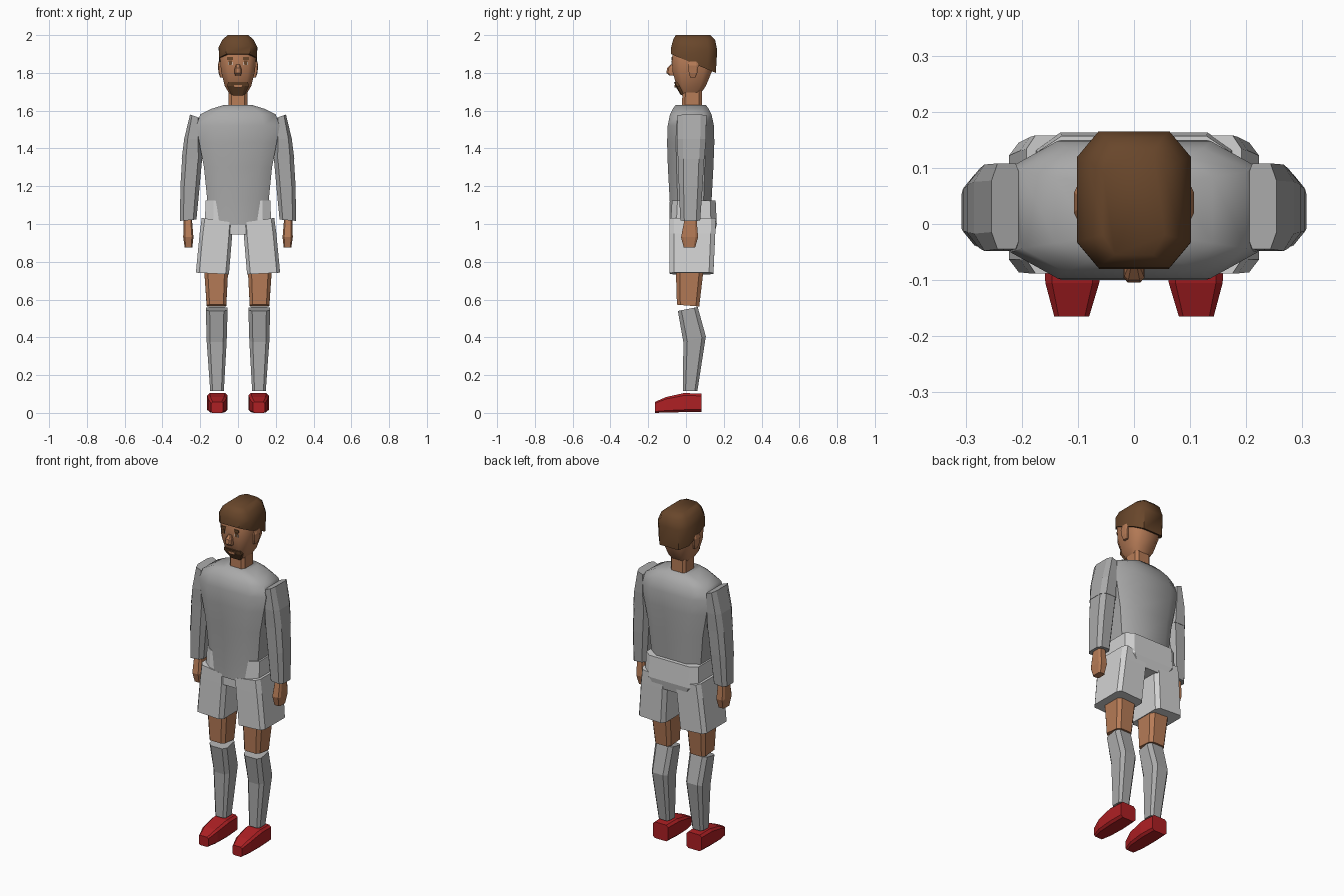
import bpy, bmesh, math

def mat(name, r, g, b):
    m = bpy.data.materials.new(name)
    m.diffuse_color = (r, g, b, 1)
    return m

SHIRT = mat("shirt grey", 0.40, 0.40, 0.40)
SHORTS = mat("shorts light grey", 0.64, 0.64, 0.64)
SKIN = mat("skin", 0.47, 0.20, 0.095)
HAIR = mat("hair brown", 0.14, 0.062, 0.024)
RED = mat("shoe red", 0.42, 0.014, 0.017)
WHITE = mat("eye white", 0.85, 0.85, 0.85)

def loft(name, rings, material, c=0.35, axis="z", side=1, smooth=False):
    """Loft eight-sided rings: (height, u0, u1, v0, v1[, tilt_u, tilt_v])."""
    bm = bmesh.new()
    loops = []
    for ring in rings:
        h, u0, u1, v0, v1 = ring[:5]
        tu, tv = ring[5:] if len(ring) > 5 else (0, 0)
        a, b = (u1 - u0) / 2, (v1 - v0) / 2
        k = 1 - c
        loop = []
        for u, v in ((k*a, -b), (a, -k*b), (a, k*b), (k*a, b),
                     (-k*a, b), (-a, k*b), (-a, -k*b), (-k*a, -b)):
            x, y, z = (u0 + u1) / 2 + u, (v0 + v1) / 2 + v, h + tu*u + tv*v
            co = (x, y, z) if axis == "z" else (x, z, y)
            loop.append(bm.verts.new((co[0] * side, co[1], co[2])))
        loops.append(loop)
    for p, q in zip(loops, loops[1:]):
        for i in range(8):
            j = (i + 1) % 8
            bm.faces.new((p[i], p[j], q[j], q[i]))
    bm.faces.new(loops[0][::-1])
    bm.faces.new(loops[-1])
    bmesh.ops.recalc_face_normals(bm, faces=bm.faces)
    me = bpy.data.meshes.new(name)
    bm.to_mesh(me)
    bm.free()
    me.materials.append(material)
    ob = bpy.data.objects.new(name, me)
    bpy.context.collection.objects.link(ob)
    if smooth:
        bpy.ops.object.select_all(action="DESELECT")
        ob.select_set(True)
        bpy.context.view_layer.objects.active = ob
        bpy.ops.object.shade_smooth_by_angle(angle=math.radians(50))
    return ob

def plate(name, x0, x1, z0, z1, y, material, side=1):
    loft(name, [(y, x0, x1, z0, z1), (y + 0.008, x0, x1, z0, z1)],
         material, 0.15, "y", side)

# Shirt body and the shorts' waist behind it
loft("shirt_body", [
    (0.995, -0.145, 0.145, -0.088, 0.13),
    (1.12, -0.162, 0.162, -0.086, 0.135),
    (1.30, -0.180, 0.180, -0.096, 0.145),
    (1.43, -0.205, 0.205, -0.100, 0.150),
    (1.52, -0.220, 0.220, -0.097, 0.148),
    (1.58, -0.200, 0.200, -0.085, 0.135),
    (1.61, -0.140, 0.140, -0.070, 0.120),
    (1.63, -0.075, 0.075, -0.055, 0.105)], SHIRT, 0.38, smooth=True)
loft("shorts_waist", [
    (0.945, -0.13, 0.13, -0.080, 0.150),
    (1.00, -0.175, 0.175, -0.082, 0.163),
    (1.125, -0.172, 0.172, -0.074, 0.157)], SHORTS, 0.25)

# Neck and head
loft("neck", [(1.58, -0.05, 0.05, -0.022, 0.085),
              (1.74, -0.05, 0.05, -0.018, 0.085)], SKIN, 0.3)
loft("head", [
    (1.68, -0.040, 0.040, -0.020, 0.070),
    (1.73, -0.070, 0.070, -0.050, 0.105),
    (1.81, -0.090, 0.090, -0.072, 0.138),
    (1.88, -0.095, 0.095, -0.074, 0.148),
    (1.95, -0.080, 0.080, -0.060, 0.135)], SKIN, 0.4, smooth=True)
loft("hair", [
    (1.85, -0.100, 0.100, -0.080, 0.158, 0, -0.42),
    (1.93, -0.102, 0.102, -0.078, 0.165, 0, -0.08),
    (1.975, -0.083, 0.083, -0.068, 0.154),
    (2.00, -0.055, 0.055, -0.055, 0.130)], HAIR, 0.38, smooth=True)
loft("nose", [
    (1.785, -0.015, 0.015, -0.088, -0.06),
    (1.80, -0.019, 0.019, -0.104, -0.06),
    (1.825, -0.017, 0.017, -0.100, -0.06),
    (1.845, -0.010, 0.010, -0.080, -0.06)], SKIN, 0.4)
loft("beard", [
    (1.683, -0.034, 0.034, -0.028, 0.00),
    (1.73, -0.058, 0.058, -0.056, -0.02),
    (1.752, -0.052, 0.052, -0.063, -0.03)], HAIR, 0.35)
plate("mouth", -0.02, 0.02, 1.723, 1.737, -0.061, SKIN)

for s, tag in ((1, "left"), (-1, "right")):
    # Face details
    loft("ear_" + tag, [
        (1.775, 0.080, 0.095, 0.022, 0.050),
        (1.80, 0.080, 0.103, 0.015, 0.060),
        (1.84, 0.080, 0.107, 0.010, 0.066),
        (1.86, 0.080, 0.102, 0.018, 0.060)], SKIN, 0.35, side=s)
    plate("brow_" + tag, 0.026, 0.058, 1.868, 1.884, -0.077, HAIR, s)
    plate("eye_white_" + tag, 0.03, 0.054, 1.842, 1.858, -0.0755, WHITE, s)
    plate("iris_" + tag, 0.033, 0.051, 1.842, 1.866, -0.0775, HAIR, s)

    # Sleeves in two pieces, and the hand
    loft("upper_sleeve_" + tag, [
        (1.345, 0.188, 0.298, -0.043, 0.098),
        (1.45, 0.193, 0.285, -0.048, 0.106),
        (1.57, 0.200, 0.254, -0.045, 0.108, 0.35, 0)],
        SHIRT, 0.4, side=s)
    loft("lower_sleeve_" + tag, [
        (1.02, 0.220, 0.307, -0.030, 0.075, -0.08, 0),
        (1.20, 0.203, 0.305, -0.038, 0.088),
        (1.345, 0.190, 0.296, -0.042, 0.096)], SHIRT, 0.4, side=s)
    loft("hand_" + tag, [
        (0.875, 0.242, 0.282, -0.012, 0.048),
        (0.93, 0.236, 0.290, -0.026, 0.064),
        (1.04, 0.245, 0.288, -0.005, 0.055)], SKIN, 0.3, side=s)

    # Shorts leg, thigh, sock and shoe
    loft("shorts_leg_" + tag, [
        (0.738, 0.048, 0.223, -0.086, 0.145, 0.05, 0),
        (0.95, 0.030, 0.203, -0.088, 0.155),
        (1.02, 0.028, 0.192, -0.088, 0.158, 0.15, 0)],
        SHORTS, 0.2, side=s)
    loft("thigh_" + tag, [
        (0.568, 0.062, 0.166, -0.048, 0.070, 0, -0.08),
        (0.80, 0.050, 0.182, -0.055, 0.098)], SKIN, 0.3, side=s)
    loft("sock_" + tag, [
        (0.115, 0.075, 0.147, -0.016, 0.060),
        (0.39, 0.060, 0.166, -0.014, 0.105, 0, 0.25),
        (0.55, 0.055, 0.170, -0.043, 0.062, 0, 0.2)],
        SHIRT, 0.35, side=s)
    loft("shoe_" + tag, [
        (0.082, 0.060, 0.160, 0.006, 0.102),
        (-0.010, 0.055, 0.163, 0.004, 0.105),
        (-0.105, 0.062, 0.158, 0.002, 0.084),
        (-0.165, 0.080, 0.142, 0.000, 0.058)],
        RED, 0.25, "y", s)
